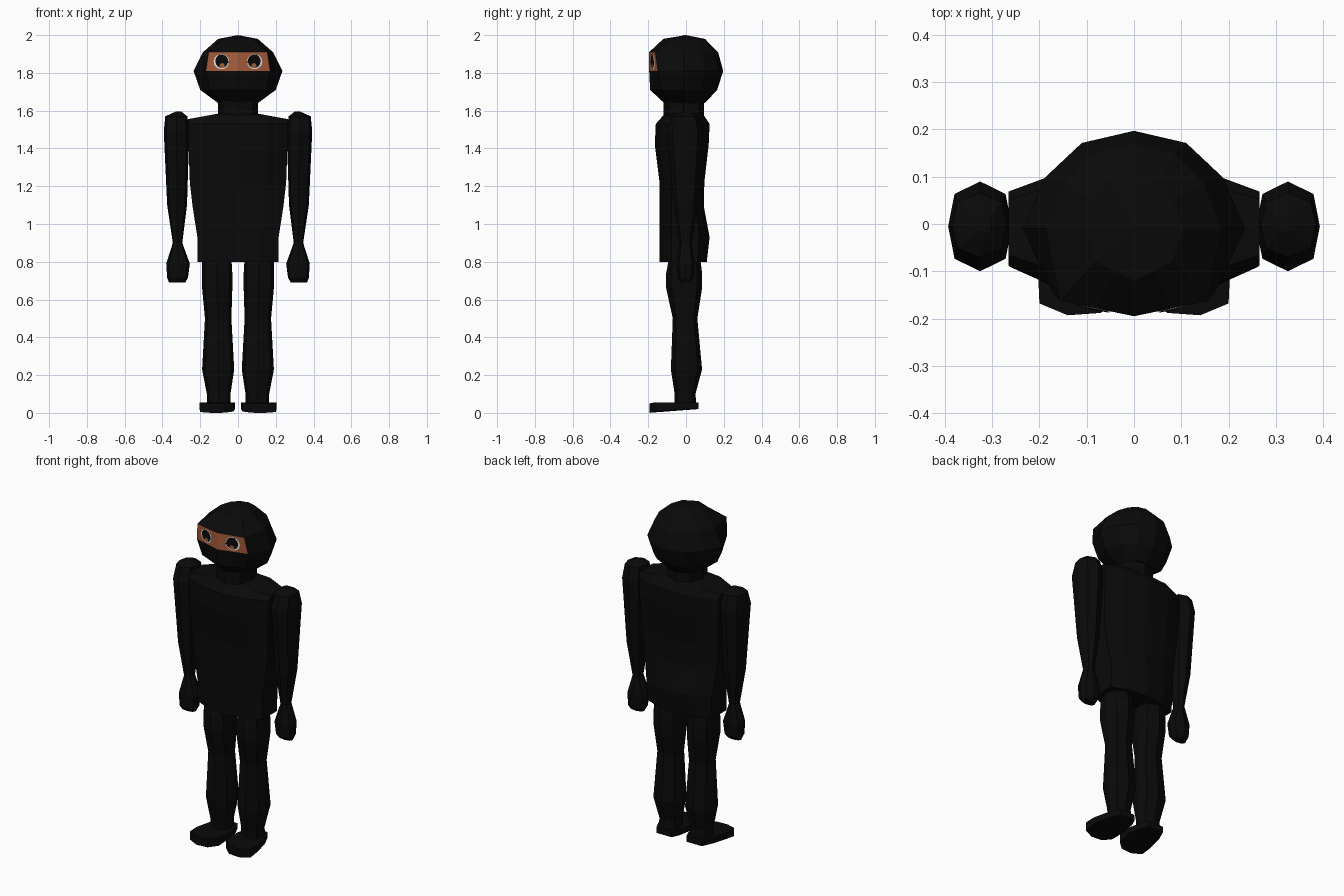
import bpy, bmesh, math

if "Cube" in bpy.data.objects:
    bpy.data.objects.remove(bpy.data.objects["Cube"])


def material(name, rgb):
    m = bpy.data.materials.new(name)
    m.diffuse_color = (*rgb, 1)
    m.use_nodes = True
    m.node_tree.nodes["Principled BSDF"].inputs["Base Color"].default_value = m.diffuse_color
    return m


BLACK = material("black cloth", (0.003, 0.003, 0.003))
SKIN = material("brown skin", (0.40, 0.115, 0.045))
WHITE = material("eye white", (0.85, 0.85, 0.85))


def finish(name, bm, *mats):
    me = bpy.data.meshes.new(name)
    bm.to_mesh(me)
    bm.free()
    for m in mats:
        me.materials.append(m)
    ob = bpy.data.objects.new(name, me)
    bpy.context.collection.objects.link(ob)
    return ob


def loft(rings):
    """Skin a stack of closed rings of 3D points, capping both ends."""
    bm = bmesh.new()
    vs = [[bm.verts.new(p) for p in r] for r in rings]
    n = len(vs[0])
    for a, b in zip(vs, vs[1:]):
        for i in range(n):
            j = (i + 1) % n
            bm.faces.new((a[i], a[j], b[j], b[i]))
    bm.faces.new(vs[0][::-1])
    bm.faces.new(vs[-1])
    bmesh.ops.remove_doubles(bm, verts=bm.verts[:], dist=0.0005)
    bmesh.ops.recalc_face_normals(bm, faces=bm.faces[:])
    return bm


def octagon(x0, x1, y0, y1, z, kx=0.8, ky=0.72):
    """Eight-sided ring with points on its axes, filling the given box."""
    cx, cy, hx, hy = (x0 + x1) / 2, (y0 + y1) / 2, (x1 - x0) / 2, (y1 - y0) / 2
    unit = [(1, 0), (kx, ky), (0, 1), (-kx, ky), (-1, 0), (-kx, -ky), (0, -1), (kx, -ky)]
    return [(cx + u * hx, cy + v * hy, z) for u, v in unit]


def mirrored(rings, s):
    return [[(s * x, y, z) for x, y, z in r] for r in rings]


# Hooded head: front centre, front corner, side half width, back, height
def head_ring(yf, cx, cy, xs, yb, z):
    half = [(0, yf), (cx / 2, (yf + cy) / 2), (cx, cy), (xs, -0.01),
            (0.8 * xs, 0.5 * yb), (0.47 * xs, 0.87 * yb), (0, yb)]
    pts = half + [(-x, y) for x, y in half[-2:0:-1]]
    return [(x, y, z) for x, y in pts]


bm = loft([head_ring(*r) for r in [
    (-0.115, 0.08, -0.07, 0.105, 0.10, 1.64),
    (-0.19, 0.15, -0.125, 0.20, 0.165, 1.71),
    (-0.195, 0.17, -0.148, 0.235, 0.197, 1.81),
    (-0.195, 0.155, -0.163, 0.185, 0.17, 1.91),
    (-0.12, 0.08, -0.08, 0.105, 0.10, 1.98),
    (0, 0, 0, 0, 0, 2.0)]])
# Face opening
for f in bm.faces:
    c = f.calc_center_median()
    if 1.82 < c.z < 1.90 and f.normal.y < -0.8:
        f.material_index = 1
finish("head", bm, BLACK, SKIN)


# Eyes: thin plates following the slanted face opening
def eye_plate(name, s, outline, lift, mat):
    b = bmesh.new()
    vs = []
    for x, z in outline:
        slope = 0.276 - (z - 1.81) * 0.7
        vs.append(b.verts.new((s * x, -0.195 + slope * x - lift, z)))
    f = b.faces.new(vs)
    f.normal_update()
    if f.normal.y > 0:
        f.normal_flip()
    finish(name, b, mat)


def disc(cx, cz, rx, rz, n=14):
    return [(cx + rx * math.cos(math.tau * i / n), cz + rz * math.sin(math.tau * i / n))
            for i in range(n)]


for s, side in ((-1, "right"), (1, "left")):
    eye_plate(side + "_eye_white", s, disc(0.088, 1.86, 0.041, 0.041), 0.002, WHITE)
    eye_plate(side + "_eye_lid", s, disc(0.086, 1.862, 0.034, 0.036), 0.004, BLACK)
    eye_plate(side + "_eye_brow", s,
              [(0.045, 1.855), (0.085, 1.848), (0.105, 1.90), (0.085, 1.895)], 0.005, BLACK)
    eye_plate(side + "_eye_iris", s, disc(0.084, 1.838, 0.014, 0.014, 8), 0.006, SKIN)

# Neck
finish("neck", loft([octagon(-0.105, 0.105, -0.12, 0.095, z, 0.75, 0.75)
                     for z in (1.54, 1.67)]), BLACK)


# Torso: half width, front, back, height, with flat flanks
def torso_ring(w, yf, yb, z, drop=0):
    half = [(0, yf, z), (0.58 * w, 0.85 * yf, z), (w, 0.55 * yf, z - drop),
            (w, 0.55 * yb, z - drop), (0.58 * w, 0.88 * yb, z), (0, yb, z)]
    return half + [(-x, y, h) for x, y, h in half[-2:0:-1]]


finish("torso", loft([torso_ring(*r) for r in [
    (0.215, -0.14, 0.11, 0.80),
    (0.215, -0.14, 0.125, 0.93),
    (0.24, -0.14, 0.095, 1.09),
    (0.255, -0.14, 0.097, 1.22),
    (0.262, -0.165, 0.12, 1.42),
    (0.265, -0.16, 0.125, 1.53),
    (0.265, -0.12, 0.095, 1.575, 0.02),
    (0.10, -0.10, 0.08, 1.585)]]), BLACK)

# Limbs: inner x, outer x, front y, back y, height
ARM = [(0.28, 0.365, -0.025, 0.02, 0.69), (0.265, 0.375, -0.045, 0.04, 0.715),
       (0.255, 0.38, -0.05, 0.045, 0.79), (0.295, 0.345, -0.035, 0.03, 0.90),
       (0.27, 0.375, -0.065, 0.06, 1.10), (0.258, 0.393, -0.10, 0.09, 1.49),
       (0.268, 0.385, -0.07, 0.065, 1.57), (0.30, 0.33, -0.02, 0.02, 1.595)]
LEG = [(0.04, 0.165, -0.06, 0.055, 0.04), (0.04, 0.165, -0.06, 0.05, 0.10),
       (0.02, 0.19, -0.08, 0.085, 0.23), (0.035, 0.175, -0.07, 0.06, 0.50),
       (0.03, 0.19, -0.105, 0.085, 0.66), (0.03, 0.19, -0.105, 0.085, 0.74),
       (0.035, 0.19, -0.09, 0.075, 0.82)]
# Foot outline, with a sole that dips toward the toe
FOOT = [(0.05, 0.065), (0.15, 0.065), (0.18, 0.0), (0.203, -0.10), (0.20, -0.168),
        (0.14, -0.193), (0.07, -0.188), (0.025, -0.15), (0.015, -0.06), (0.03, 0.02)]
foot = [[(x, y, 0.02 if y > -0.08 else 0.02 * (0.193 + y) / 0.113) for x, y in FOOT],
        [(x, y, 0.055 if y > -0.18 else 0.05) for x, y in FOOT]]

for s, side in ((-1, "right"), (1, "left")):
    finish(side + "_arm", loft(mirrored([octagon(*r) for r in ARM], s)), BLACK)
    finish(side + "_leg", loft(mirrored([octagon(*r) for r in LEG], s)), BLACK)
    finish(side + "_foot", loft(mirrored(foot, s)), BLACK)
